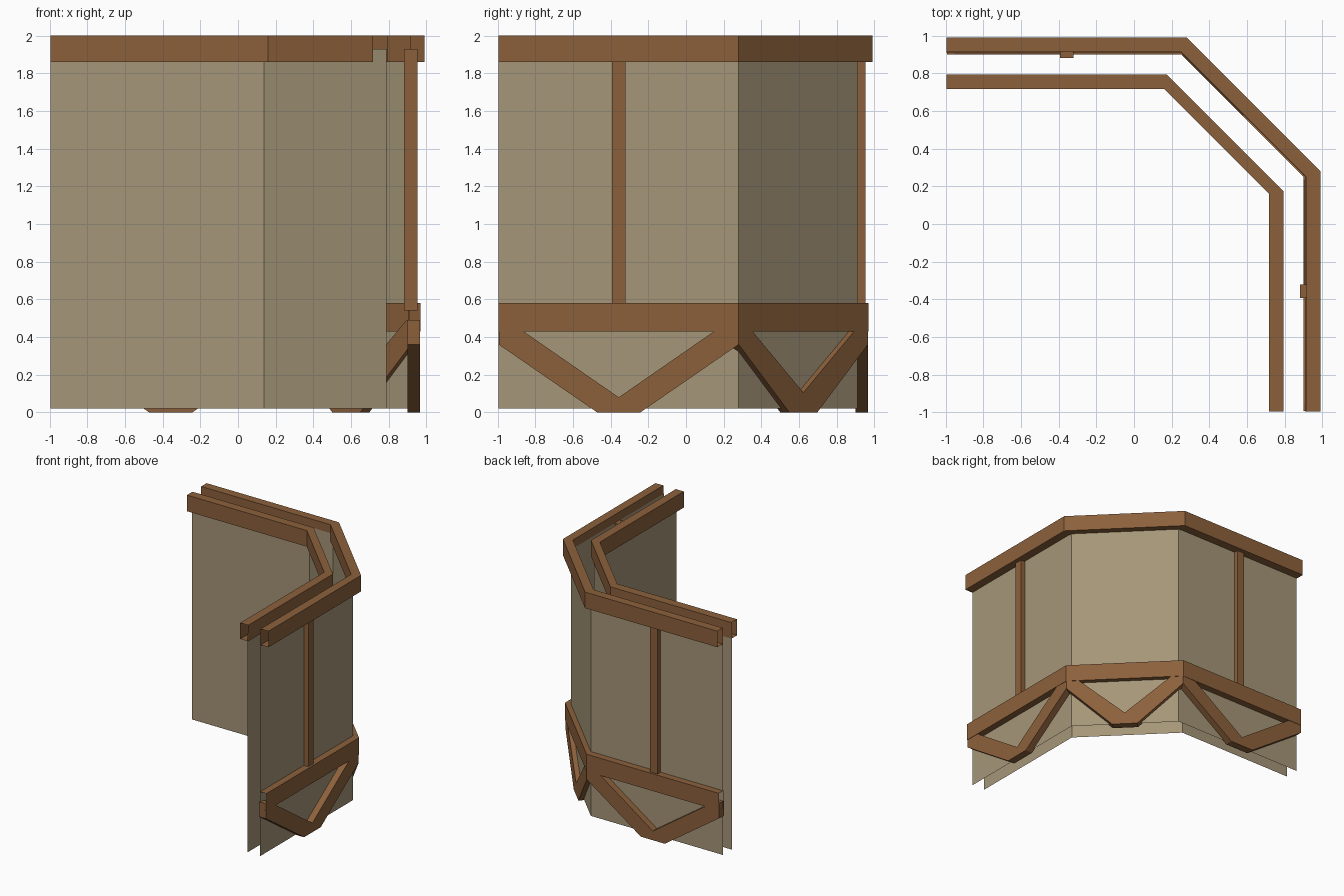
import bpy, math
from mathutils import Matrix, Vector

if "Cube" in bpy.data.objects:
    bpy.data.objects.remove(bpy.data.objects["Cube"])

END = -0.995


def material(name, rgb):
    m = bpy.data.materials.new(name)
    m.diffuse_color = (*rgb, 1)
    m.use_nodes = True
    m.node_tree.nodes["Principled BSDF"].inputs["Base Color"].default_value = m.diffuse_color
    return m


WOOD = material("brown wood", (0.262, 0.118, 0.044))
PLASTER = material("beige plaster", (0.375, 0.305, 0.188))


def make(name, verts, faces, mat):
    me = bpy.data.meshes.new(name)
    me.from_pydata(verts, [], faces)
    me.materials.append(mat)
    me.update()
    ob = bpy.data.objects.new(name, me)
    bpy.context.collection.objects.link(ob)
    return ob


def corner_path(side, bend):
    """Back wall, chamfered corner, right wall."""
    return [(END, side), (bend, side), (side, bend), (side, END)]


def wall(name, side, bend, inward):
    p = corner_path(side, bend)
    verts = [(x, y, z) for z in (0.02, 1.93) for x, y in p]
    faces = [(i, i + 1, i + 5, i + 4) for i in range(3)]
    if not inward:
        faces = [f[::-1] for f in faces]
    make(name, verts, faces, PLASTER)


def rail(name, outer, inner, z0, z1):
    """Hollow four-sided beam with open ends, following the corner path."""
    po, pi = corner_path(*outer), corner_path(*inner)
    verts = []
    for (ox, oy), (ix, iy) in zip(po, pi):
        verts += [(ox, oy, z0), (ox, oy, z1), (ix, iy, z1), (ix, iy, z0)]
    faces = [(4 * i + k, 4 * i + 4 + k, 4 * i + 4 + (k + 1) % 4, 4 * i + (k + 1) % 4)
             for i in range(3) for k in range(4)]
    make(name, verts, [f[::-1] for f in faces], WOOD)


def prism(name, outline, depth, origin, along, outward):
    """Extrude an outline (distance along the wall, height) inward from the wall face."""
    n = len(outline)
    o, a, w = Vector(origin), Vector(along).normalized(), Vector(outward).normalized()
    verts = [o + a * u + Vector((0, 0, z)) - w * d for d in (0, depth) for u, z in outline]
    faces = [tuple(range(n)), tuple(range(2 * n - 1, n - 1, -1))]
    faces += [(i, n + i, n + (i + 1) % n, (i + 1) % n) for i in range(n)]
    make(name, verts, faces, WOOD)


def v_brace(name, half, foot, inner, apex, origin, along, outward):
    top = inner + (half - inner) * 0.65
    pts = [(-half, 0.36), (-foot, 0), (foot, 0), (half, 0.36), (half, 0.49),
           (top, 0.49), (0, apex), (-top, 0.49), (-half, 0.49)]
    prism(name, pts, 0.068, origin, along, outward)


# plaster skins
wall("outer_wall", 0.91, 0.28, False)
wall("inner_wall", 0.788, 0.138, True)

# beams
rail("outer_top_rail", (0.99, 0.28), (0.915, 0.25), 1.86, 2.0)
rail("inner_top_rail", (0.795, 0.172), (0.718, 0.16), 1.86, 2.0)
rail("outer_lower_rail", (0.97, 0.28), (0.908, 0.254), 0.43, 0.58)

# braces and posts on the two straight walls
MID = -0.357
POST = [(-0.035, 0.54), (0.035, 0.54), (0.035, 1.93), (-0.035, 1.93)]
for label, origin, post_origin, along, out in (
        ("right", (0.967, MID, 0), (0.952, MID, 0), (0, 1, 0), (1, 0, 0)),
        ("back", (MID, 0.967, 0), (MID, 0.952, 0), (-1, 0, 0), (0, 1, 0))):
    v_brace(label + "_brace", 0.637, 0.115, 0.51, 0.08, origin, along, out)
    prism(label + "_post", POST, 0.07, post_origin, along, out)

# brace on the chamfered corner
v_brace("corner_brace", 0.485, 0.105, 0.39, 0.105,
        (0.623, 0.623, 0), (-1, 1, 0), (1, 1, 0))
